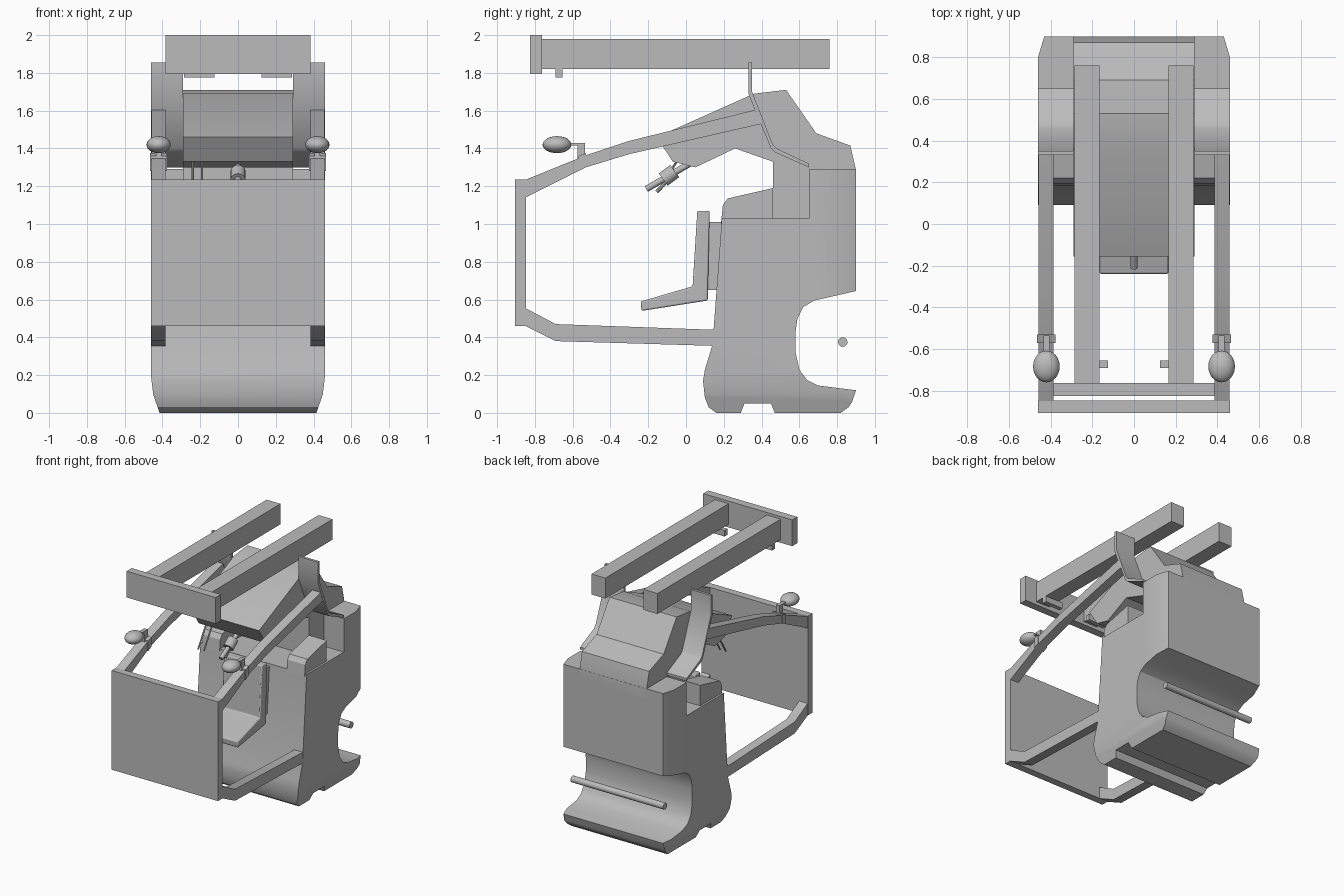
import bpy, bmesh, math
from mathutils import Vector, Matrix

cube = bpy.data.objects.get("Cube")
if cube:
    bpy.data.objects.remove(cube, do_unlink=True)

grey = bpy.data.materials.new("plain grey")
grey.use_nodes = True
colour = (0.5, 0.5, 0.5, 1)
grey.diffuse_color = colour
grey.node_tree.nodes["Principled BSDF"].inputs["Base Color"].default_value = colour


def finish(name, bm, mirror=False, angle=28):
    """Turn a bmesh into a named object, optionally mirrored across x."""
    if mirror:
        twin = bmesh.ops.duplicate(bm, geom=bm.verts[:] + bm.edges[:] + bm.faces[:])["geom"]
        for v in twin:
            if isinstance(v, bmesh.types.BMVert):
                v.co.x = -v.co.x
    bmesh.ops.recalc_face_normals(bm, faces=bm.faces[:])
    for f in bm.faces:
        f.smooth = True
    me = bpy.data.meshes.new(name)
    bm.to_mesh(me)
    bm.free()
    me.materials.append(grey)
    me.set_sharp_from_angle(angle=math.radians(angle))
    ob = bpy.data.objects.new(name, me)
    bpy.context.collection.objects.link(ob)
    return ob


def add_prism(bm, pts, x0, x1):
    """Extrude a (y, z) outline from x0 to x1."""
    face = bm.faces.new([bm.verts.new((x0, y, z)) for y, z in pts])
    new = bmesh.ops.extrude_face_region(bm, geom=[face])["geom"]
    for v in new:
        if isinstance(v, bmesh.types.BMVert):
            v.co.x = x1


def prism(name, pts, x0, x1, mirror=False):
    bm = bmesh.new()
    add_prism(bm, pts, x0, x1)
    return finish(name, bm, mirror)


def rect(y0, y1, z0, z1):
    return [(y0, z0), (y1, z0), (y1, z1), (y0, z1)]


def rod(name, a, b, r, sides=16):
    a, b = Vector(a), Vector(b)
    bm = bmesh.new()
    turn = (b - a).to_track_quat('Z', 'Y').to_matrix().to_4x4()
    bmesh.ops.create_cone(bm, cap_ends=True, segments=sides, radius1=r, radius2=r,
                          depth=(b - a).length, matrix=Matrix.Translation((a + b) / 2) @ turn)
    return finish(name, bm)


# Main body: side outline with rear recess and underside notch
outline = [(0.14, 0.36), (0.1, 0.23), (0.09, 0.17), (0.1, 0.08), (0.12, 0.03), (0.16, 0),
           (0.29, 0), (0.31, 0.05), (0.45, 0.05), (0.47, 0), (0.82, 0), (0.86, 0.03),
           (0.88, 0.06), (0.9, 0.12), (0.7, 0.145), (0.64, 0.175), (0.6, 0.23), (0.58, 0.32),
           (0.58, 0.43), (0.59, 0.5), (0.62, 0.56), (0.68, 0.595), (0.9, 0.645),
           (0.9, 1.29), (0.65, 1.29), (0.65, 1.03), (0.19, 1.03)]
bm = bmesh.new()
add_prism(bm, outline, -0.46, 0.46)
# Chamfer the rear corners and taper the lower sides
for s in (-1, 1):
    for point, normal in [((0.46, 0.8, 0), (0.1, 0.03, 0)),
                          ((0.46, 0, 0.19), (0.1, 0, -0.012)),
                          ((0.45, 0, 0.1), (0.1, 0, -0.035))]:
        bmesh.ops.bisect_plane(bm, geom=bm.verts[:] + bm.edges[:] + bm.faces[:],
                               plane_co=(s * point[0], point[1], point[2]),
                               plane_no=(s * normal[0], normal[1], normal[2]),
                               clear_outer=True)
        bmesh.ops.holes_fill(bm, edges=[e for e in bm.edges if e.is_boundary], sides=0)
finish("main_body", bm)

# Central hood with overhanging front console
prism("hood", [(-0.155, 1.46), (0.36, 1.69), (0.53, 1.71), (0.69, 1.48), (0.87, 1.415),
               (0.9, 1.285), (0.9, 1.2), (0.65, 1.0), (0.46, 1.0), (0.46, 1.33), (0.26, 1.4),
               (0.05, 1.3), (-0.07, 1.33)], -0.29, 0.29)

# Side arms, plates and cab frame
prism("side_arm", [(0.185, 1.0), (0.46, 1.0), (0.46, 1.19), (0.22, 1.135), (0.195, 1.1)],
      0.29, 0.445, True)
prism("side_plate", [(0.33, 1.855), (0.33, 1.69), (0.45, 1.4), (0.47, 1.38), (0.65, 1.3),
                     (0.65, 1.32), (0.48, 1.4), (0.46, 1.42), (0.35, 1.7), (0.35, 1.855)],
      0.29, 0.46, True)
prism("lower_rail", [(-0.86, 0.465), (-0.69, 0.38), (0.145, 0.355), (0.15, 0.44),
                     (-0.69, 0.47), (-0.86, 0.56)], 0.385, 0.458, True)
prism("upper_rail", [(-0.86, 1.135), (-0.53, 1.3), (-0.3, 1.37), (0.4, 1.53), (0.37, 1.605),
                     (-0.3, 1.44), (-0.54, 1.36), (-0.86, 1.23)], 0.385, 0.458, True)
prism("front_shield", rect(-0.905, -0.847, 0.46, 1.235), -0.46, 0.46)

# Side mirrors with stalks and clips
bm = bmesh.new()
bmesh.ops.create_uvsphere(bm, u_segments=24, v_segments=16, radius=1,
                          matrix=Matrix.Translation((0.42, -0.683, 1.42))
                          @ Matrix.Diagonal((0.064, 0.076, 0.045, 1)))
finish("mirror", bm, True, 60)
prism("mirror_stalk", [(-0.63, 1.415), (-0.575, 1.415), (-0.575, 1.33), (-0.535, 1.33),
                       (-0.535, 1.43), (-0.63, 1.43)], 0.405, 0.435, True)
prism("mirror_clip", [(-0.57, 1.28), (-0.53, 1.3), (-0.53, 1.375), (-0.57, 1.36)],
      0.377, 0.465, True)

# Overhead beams with cross member and tabs
prism("beam", rect(-0.765, 0.76, 1.82, 1.98), 0.165, 0.285, True)
prism("cross_member", rect(-0.825, -0.762, 1.795, 2.0), -0.385, 0.385)
prism("beam_tab", rect(-0.69, -0.655, 1.775, 1.822), 0.125, 0.285, True)

# Seat and its mount
seat = prism("seat", [(-0.235, 0.54), (0.115, 0.595), (0.125, 1.07), (0.06, 1.07),
                      (0.035, 0.67), (-0.24, 0.59)], -0.165, 0.165)
bevel = seat.modifiers.new("soft_edges", 'BEVEL')
bevel.width, bevel.segments = 0.008, 2
prism("seat_mount", rect(0.11, 0.2, 0.65, 1.01), -0.14, 0.14)

# Steering lever, collar and small hand levers
rod("steering_lever", (0, -0.21, 1.185), (0, 0.02, 1.32), 0.017)
rod("steering_collar", (0, -0.12, 1.235), (0, -0.06, 1.28), 0.04)
rod("collar_handle", (0, -0.155, 1.17), (0, -0.08, 1.25), 0.01, 8)
for x in (-0.24, -0.19):
    rod("hand_lever", (x, -0.15, 1.17), (x, -0.05, 1.33), 0.006, 8)

# Rear cross bar
rod("rear_bar", (-0.4, 0.83, 0.375), (0.4, 0.83, 0.375), 0.025)
